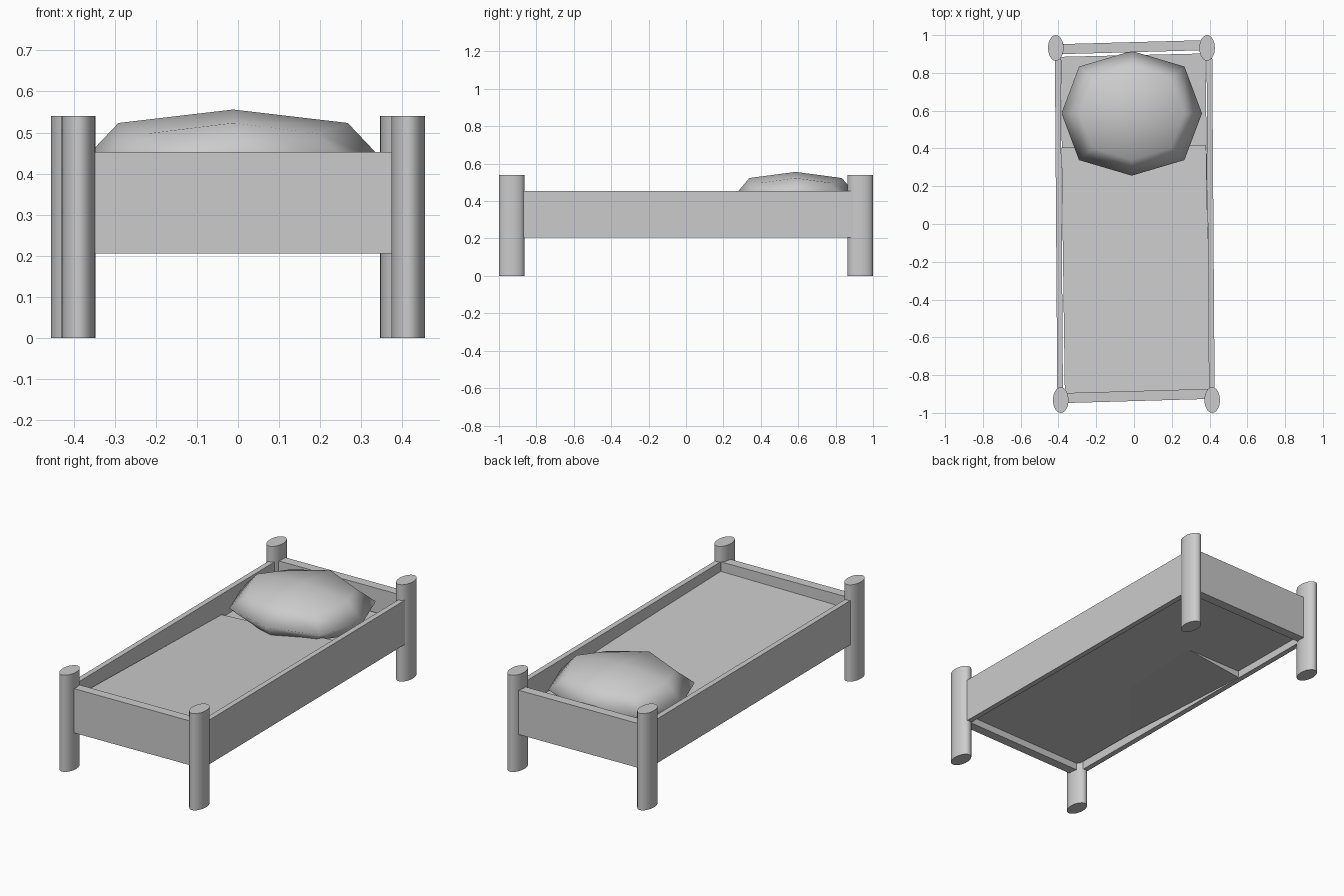
import bpy, bmesh, math
from mathutils import Vector

if "Cube" in bpy.data.objects:
    bpy.data.objects.remove(bpy.data.objects["Cube"])


def prism(name, corners, bottoms, tops):
    """Four-cornered slab with its own bottom and top height at each corner."""
    bm = bmesh.new()
    lo = [bm.verts.new((x, y, z)) for (x, y), z in zip(corners, bottoms)]
    hi = [bm.verts.new((x, y, z)) for (x, y), z in zip(corners, tops)]
    bm.faces.new(lo[::-1])
    bm.faces.new(hi)
    for i in range(4):
        j = (i + 1) % 4
        bm.faces.new((lo[i], lo[j], hi[j], hi[i]))
    bmesh.ops.recalc_face_normals(bm, faces=bm.faces[:])
    mesh = bpy.data.meshes.new(name)
    bm.to_mesh(mesh)
    bm.free()
    obj = bpy.data.objects.new(name, mesh)
    bpy.context.collection.objects.link(obj)
    return obj


def rail(name, start, end, thickness):
    """Upright board running between two points."""
    a, b = Vector(start), Vector(end)
    d = (b - a).normalized()
    n = Vector((-d.y, d.x)) * thickness / 2
    prism(name, [a - n, b - n, b + n, a + n], [0.206] * 4, [0.453] * 4)


# Oval corner posts, front and back pairs slightly skewed
posts = {
    "front_left_post": (-0.388, -0.932), "front_right_post": (0.414, -0.932),
    "back_left_post": (-0.414, 0.932), "back_right_post": (0.387, 0.932),
}
for name, (x, y) in posts.items():
    bpy.ops.mesh.primitive_cylinder_add(vertices=32, radius=1, depth=0.54,
                                        location=(x, y, 0.27))
    post = bpy.context.object
    post.name = name
    post.scale = (0.041, 0.068, 1)
    bpy.ops.object.transform_apply(location=False, rotation=False, scale=True)
    bpy.ops.object.shade_smooth_by_angle(angle=math.radians(40))

# Boards of the bed frame
rail("front_rail", (-0.388, -0.922), (0.413, -0.899), 0.053)
rail("back_rail", (-0.413, 0.925), (0.387, 0.947), 0.053)
rail("left_rail", (-0.391, -0.91), (-0.404, 0.91), 0.030)
rail("right_rail", (0.412, -0.91), (0.399, 0.91), 0.030)

# Mattress, and the thicker blanket sagging towards its back left corner
prism("mattress", [(-0.366, -0.896), (0.402, -0.874), (0.378, 0.903), (-0.388, 0.885)],
      [0.245] * 4, [0.325] * 4)
prism("blanket", [(-0.366, -0.896), (0.404, -0.874), (0.382, 0.418), (-0.384, 0.405)],
      [0.263, 0.30, 0.29, 0.207], [0.39, 0.40, 0.38, 0.34])

# Pillow: cube rounded once into a cushion
bpy.ops.mesh.primitive_cube_add(size=2, location=(-0.012, 0.586, 0.425))
pillow = bpy.context.object
pillow.name = "pillow"
bm = bmesh.new()
bm.from_mesh(pillow.data)
bmesh.ops.subdivide_edges(bm, edges=bm.edges[:], cuts=1, use_grid_fill=True)
for v in bm.verts:
    k = sum(abs(c) > 0.5 for c in v.co)
    v.co *= {1: 1.0, 2: 0.75, 3: 5 / 9}[k]
    v.co = (v.co.x * 0.372, v.co.y * 0.330, v.co.z * 0.131)
for f in bm.faces:
    f.smooth = True
bm.to_mesh(pillow.data)
bm.free()
